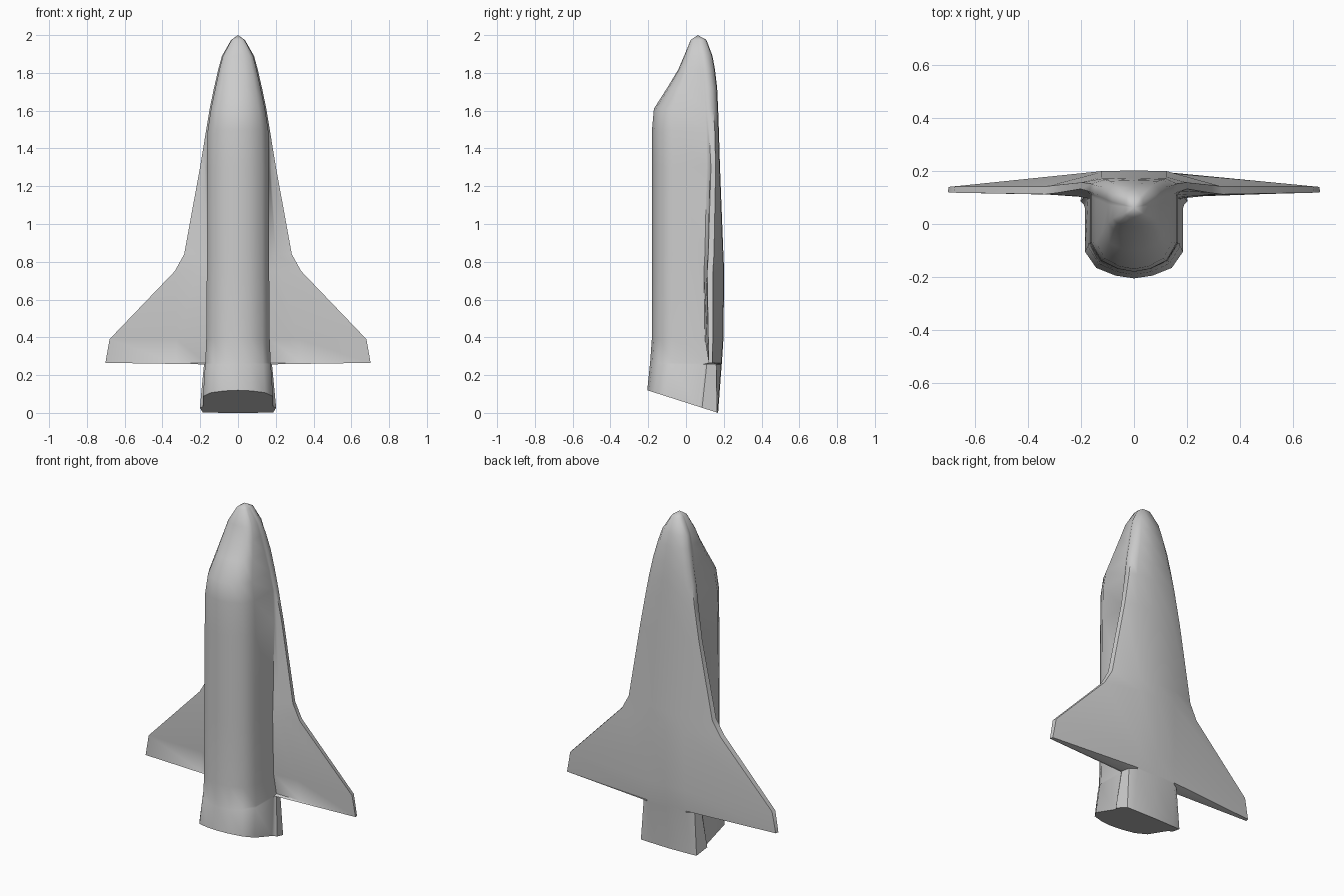
import bpy, bmesh, math

# Hull stations from nose to tail:
# z, y of back, body half width, y of wing root, edge half width, edge y, edge thickness, y of belly
STATIONS = [
    (1.975, 0.025, 0.034, 0.065, 0.036, 0.075, 0.015, 0.108),
    (1.89, -0.010, 0.080, 0.070, 0.085, 0.090, 0.020, 0.140),
    (1.82, -0.040, 0.098, 0.075, 0.104, 0.100, 0.025, 0.153),
    (1.72, -0.100, 0.120, 0.085, 0.127, 0.110, 0.030, 0.165),
    (1.61, -0.170, 0.143, 0.095, 0.150, 0.115, 0.030, 0.170),
    (1.50, -0.180, 0.160, 0.105, 0.168, 0.122, 0.030, 0.174),
    (1.30, -0.180, 0.165, 0.110, 0.201, 0.132, 0.025, 0.180),
    (0.84, -0.180, 0.165, 0.100, 0.285, 0.118, 0.030, 0.198),
    (0.75, -0.180, 0.165, 0.095, 0.335, 0.112, 0.030, 0.202),
    (0.39, -0.181, 0.168, 0.100, 0.680, 0.118, 0.024, 0.198),
    (0.265, -0.190, 0.173, 0.120, 0.702, 0.120, 0.020, 0.190),
    (0.257, -0.191, 0.174, 0.090, 0.180, 0.110, 0.050, 0.189),
    (0.00, -0.205, 0.185, 0.060, 0.202, 0.085, 0.080, 0.170),
]


def half_section(yt, wr, yr, we, ye, t, yb):
    d = yr - yt
    return [(0, yt), (0.38 * wr, yt + 0.04 * d), (0.77 * wr, yt + 0.15 * d),
            (wr, yt + 0.38 * d), (wr, yr),
            (wr + (we - wr) * 0.3, yr + (ye - yr) * 0.6),
            (we, ye), (we - 0.2 * t, ye + t), (0.75 * wr, yb - 0.003), (0, yb)]


bm = bmesh.new()
rings = []
for z, *params in STATIONS:
    half = half_section(*params)
    loop = half + [(-x, y) for x, y in half[-2:0:-1]]
    # The tail end is cut on a slant
    rings.append([bm.verts.new((x, y, z if z > 0 else (0.17 - y) * 0.32))
                  for x, y in loop])

# Skin with wings, nose tip and tail cap
n = len(rings[0])
for a, b in zip(rings, rings[1:]):
    for i in range(n):
        j = (i + 1) % n
        bm.faces.new((a[i], a[j], b[j], b[i]))
tip = bm.verts.new((0, 0.062, 2.0))
for i in range(n):
    bm.faces.new((tip, rings[0][(i + 1) % n], rings[0][i]))
bm.faces.new(rings[-1])
bmesh.ops.recalc_face_normals(bm, faces=bm.faces)

mesh = bpy.data.meshes.new("winged_hull")
bm.to_mesh(mesh)
bm.free()
hull = bpy.data.objects.new("winged_hull", mesh)
bpy.context.collection.objects.link(hull)
bpy.context.view_layer.objects.active = hull
hull.select_set(True)
bpy.ops.object.shade_smooth_by_angle(angle=math.radians(50))
